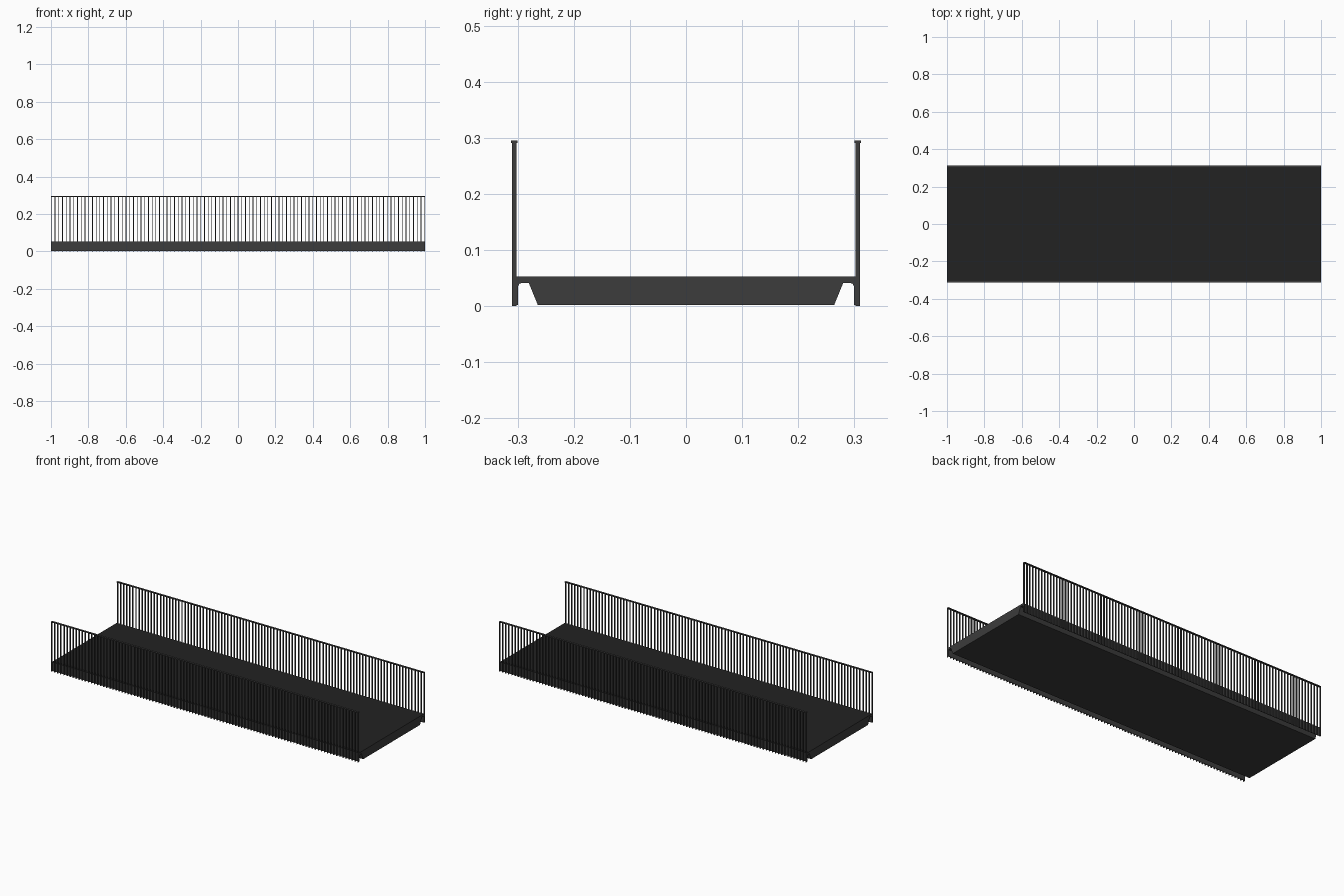
import bpy, bmesh

if "Cube" in bpy.data.objects:
    bpy.data.objects.remove(bpy.data.objects["Cube"])


def material(name, value):
    m = bpy.data.materials.new(name)
    m.diffuse_color = (value, value, value, 1)
    m.use_nodes = True
    m.node_tree.nodes["Principled BSDF"].inputs["Base Color"].default_value = m.diffuse_color
    return m


steel = material("dark grey steel", 0.045)
asphalt = material("black asphalt", 0.016)


def finish(name, bm, mats):
    bmesh.ops.recalc_face_normals(bm, faces=bm.faces[:])
    me = bpy.data.meshes.new(name)
    for m in mats:
        me.materials.append(m)
    # asphalt on the upward faces when a second material is given
    if len(mats) > 1:
        for f in bm.faces:
            f.material_index = 1 if f.normal.z > 0.9 else 0
    bm.to_mesh(me)
    bm.free()
    ob = bpy.data.objects.new(name, me)
    bpy.context.collection.objects.link(ob)
    return ob


def add_box(bm, x0, x1, y0, y1, z0, z1):
    verts = bmesh.ops.create_cube(bm, size=1)["verts"]
    for v in verts:
        v.co.x = x1 if v.co.x > 0 else x0
        v.co.y = y1 if v.co.y > 0 else y0
        v.co.z = z1 if v.co.z > 0 else z0


# bridge deck: box girder cross-section with hanging edge lips, swept along x
half = [(0.264, 0.002), (0.280, 0.041), (0.294, 0.041), (0.2975, 0.0395),
        (0.299, 0.036), (0.299, 0.002), (0.302, 0.002), (0.302, 0.053)]
profile = half + [(-y, z) for y, z in reversed(half)]
bm = bmesh.new()
section = bm.faces.new([bm.verts.new((-1, y, z)) for y, z in profile])
sweep = bmesh.ops.extrude_face_region(bm, geom=[section], use_keep_orig=True)
for item in sweep["geom"]:
    if isinstance(item, bmesh.types.BMVert):
        item.co.x = 1
finish("bridge_deck", bm, [steel, asphalt])

# railings: flat upright bars fixed outside the lips, with a thin handrail
COUNT, WIDTH = 101, 0.004
for side, label in ((-1, "front"), (1, "back")):
    y0, y1 = sorted((side * 0.302, side * 0.310))
    bm = bmesh.new()
    for i in range(COUNT):
        x = -1 + WIDTH / 2 + i * (2 - WIDTH) / (COUNT - 1)
        add_box(bm, x - WIDTH / 2, x + WIDTH / 2, y0, y1, 0, 0.291)
    finish(label + "_railing_bars", bm, [steel])

    bm = bmesh.new()
    add_box(bm, -1, 1, y0 - 0.002, y1 + 0.002, 0.291, 0.295)
    finish(label + "_handrail", bm, [steel])
